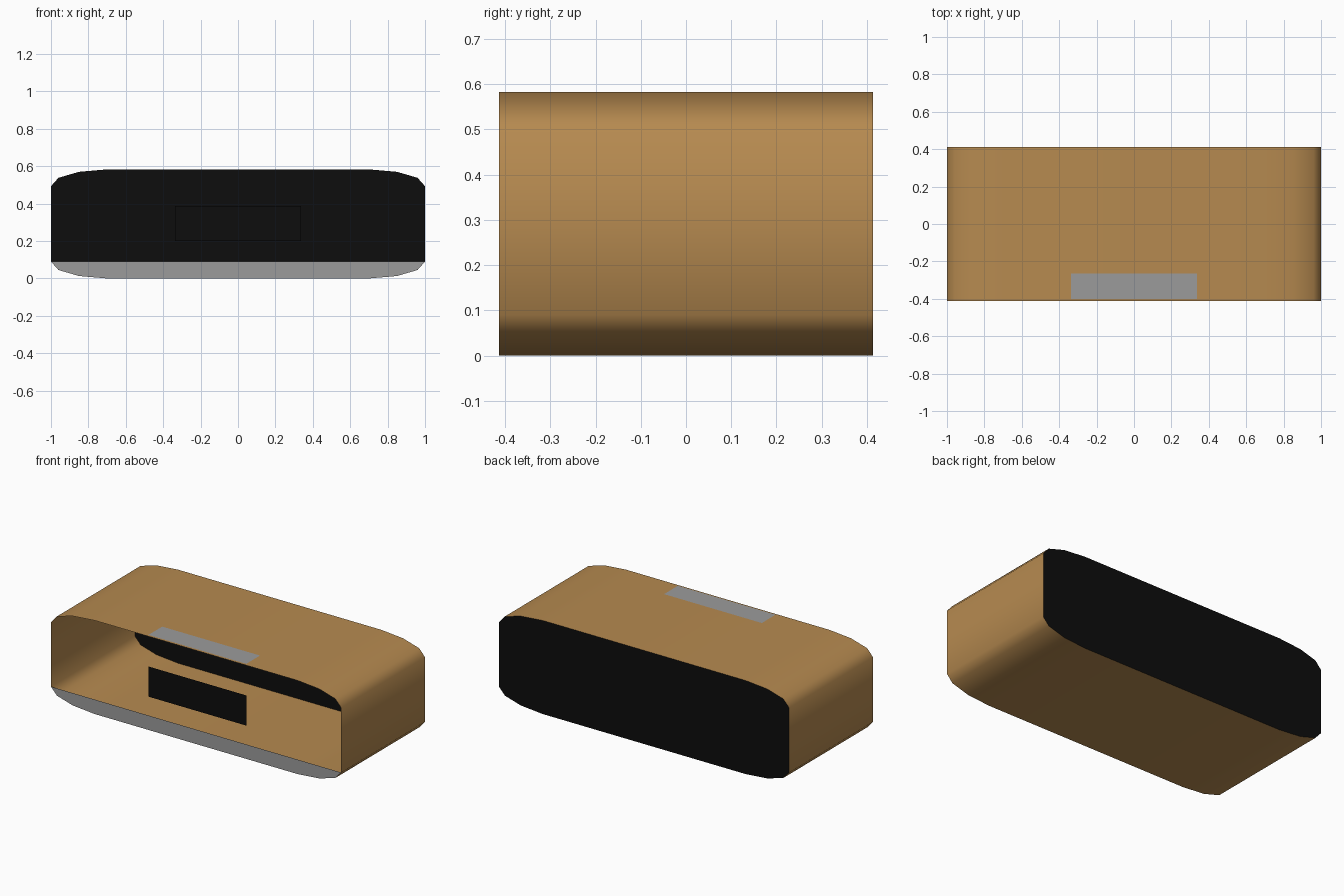
import bpy

if "Cube" in bpy.data.objects:
    bpy.data.objects.remove(bpy.data.objects["Cube"])

W, D, H = 1.0, 0.413, 0.583


def material(name, rgb):
    m = bpy.data.materials.new(name)
    m.diffuse_color = (*rgb, 1)
    m.use_nodes = True
    m.node_tree.nodes["Principled BSDF"].inputs["Base Color"].default_value = m.diffuse_color
    return m


brown = material("tan_wood", (0.47, 0.255, 0.08))
black = material("black", (0.004, 0.004, 0.004))
grey = material("grey", (0.33, 0.33, 0.33))


def mesh_part(name, verts, faces, mat, smooth=False):
    me = bpy.data.meshes.new(name)
    me.from_pydata(verts, [], faces)
    me.materials.append(mat)
    for p in me.polygons:
        p.use_smooth = smooth
    ob = bpy.data.objects.new(name, me)
    bpy.context.collection.objects.link(ob)
    return ob


# Rounded cross-section, mirrored from one corner
corner = [(0.70, 0.0), (0.85, 0.013), (0.96, 0.045), (W, 0.09)]
right = corner + [(x, H - z) for x, z in reversed(corner)]
profile = right + [(-x, z) for x, z in reversed(right)]
n = len(profile)

# Open-fronted sheet shell
verts = [(x, y, z) for y in (-D, D) for x, z in profile]
faces = [(i, (i + 1) % n, n + (i + 1) % n, n + i) for i in range(n)]
mesh_part("shell", verts, faces, brown, smooth=True)

# Closed back
mesh_part("back_panel", [(x, D, z) for x, z in profile],
          [tuple(reversed(range(n)))], black)

# Lower front strip
strip = [(-x, z) for x, z in reversed(corner)] + corner
mesh_part("front_strip", [(x, -D, z) for x, z in strip],
          [tuple(range(len(strip)))], grey)

# Display in the opening and plate on the top
w = 0.337
mesh_part("front_display",
          [(-w, -0.40, 0.20), (w, -0.40, 0.20), (w, -0.40, 0.388), (-w, -0.40, 0.388)],
          [(0, 1, 2, 3)], black)
z = H + 0.002
mesh_part("top_plate",
          [(-w, -0.40, z), (w, -0.40, z), (w, -0.265, z), (-w, -0.265, z)],
          [(0, 1, 2, 3)], grey)
